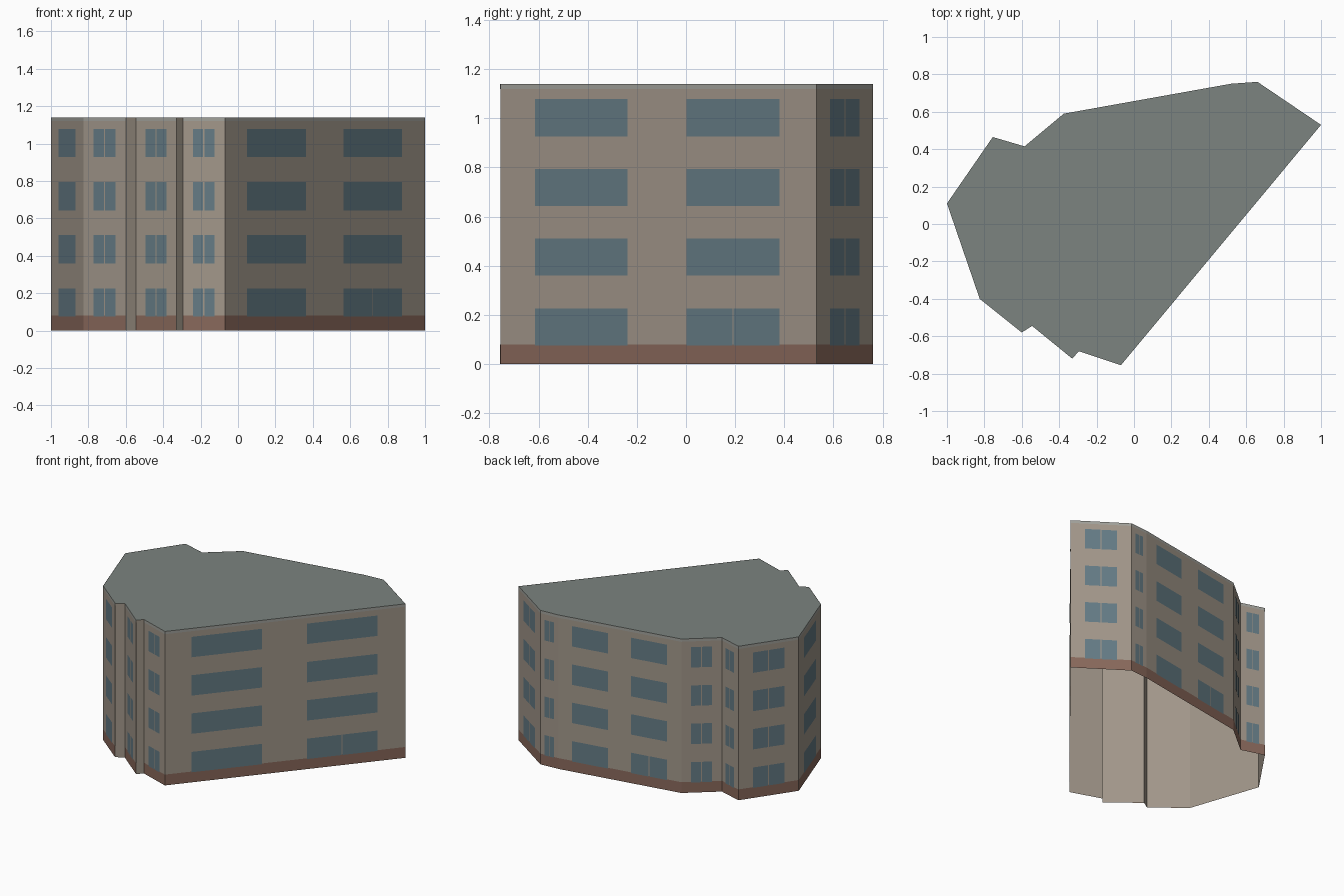
import bpy
from mathutils import Vector

if "Cube" in bpy.data.objects:
    bpy.data.objects.remove(bpy.data.objects["Cube"])

H = 1.14
# footprint, counter-clockwise seen from above
PLAN = [(-0.07, -0.755), (1.0, 0.53), (0.66, 0.76), (0.52, 0.75), (-0.375, 0.59),
        (-0.585, 0.415), (-0.755, 0.465), (-1.0, 0.11), (-0.825, -0.4),
        (-0.6, -0.58), (-0.545, -0.545), (-0.33, -0.72), (-0.295, -0.68)]
PLAN = [Vector(p) for p in PLAN]
EDGES = [(a, PLAN[(i + 1) % len(PLAN)]) for i, a in enumerate(PLAN)]
FLOORS = [0.075, 0.36, 0.643, 0.927]
WIN_H = 0.151


def material(name, rgb):
    m = bpy.data.materials.new(name)
    m.diffuse_color = (*rgb, 1)
    m.use_nodes = True
    m.node_tree.nodes["Principled BSDF"].inputs["Base Color"].default_value = m.diffuse_color
    return m


def panel(a, b, t0, t1, z0, z1, off):
    """Upright rectangle on wall a-b between fractions t0 and t1."""
    d = (b - a).normalized()
    n = Vector((d.y, -d.x)) * off
    p, q = a.lerp(b, t0) + n, a.lerp(b, t1) + n
    return [(*p, z0), (*q, z0), (*q, z1), (*p, z1)]


def build(name, faces, mat):
    verts = [v for f in faces for v in f]
    idx, k = [], 0
    for f in faces:
        idx.append(range(k, k + len(f)))
        k += len(f)
    me = bpy.data.meshes.new(name)
    me.from_pydata(verts, [], [list(i) for i in idx])
    me.materials.append(mat)
    ob = bpy.data.objects.new(name, me)
    bpy.context.collection.objects.link(ob)
    return ob


wall = material("wall_plaster", (0.36, 0.31, 0.255))
brick = material("plinth_brown", (0.25, 0.14, 0.105))
trim = material("cornice_grey", (0.36, 0.36, 0.33))
slate = material("roof_grey", (0.2, 0.23, 0.215))
glass = material("window_glass", (0.13, 0.2, 0.235))

# shell open at the bottom, flat roof
build("walls", [panel(a, b, 0, 1, 0, H, 0) for a, b in EDGES], wall)
build("roof", [[(*p, H) for p in PLAN]], slate)

# plinth, cornice and windows on every wall except the narrow returns
main = [(a, b) for a, b in EDGES if (b - a).length > 0.1]
build("plinth", [panel(a, b, 0, 1, 0, 0.08, 0.001) for a, b in main], brick)
build("cornice", [panel(a, b, 0, 1, 1.12, H, 0.001) for a, b in main], trim)

panes = []
for a, b in main:
    length = (b - a).length
    wide = length > 0.8
    bays = [(0.11, 0.403), (0.59, 0.884)] if wide else [(0.24, 0.76)]
    for bay, (t0, t1) in enumerate(bays):
        for floor, z in enumerate(FLOORS):
            # narrow windows and ground-floor entrances have two leaves
            if not wide or (bay == 1 and floor == 0):
                mid, gap = (t0 + t1) / 2, 0.003 / length
                spans = [(t0, mid - gap), (mid + gap, t1)]
            else:
                spans = [(t0, t1)]
            panes += [panel(a, b, s, e, z, z + WIN_H, 0.002) for s, e in spans]
build("windows", panes, glass)
